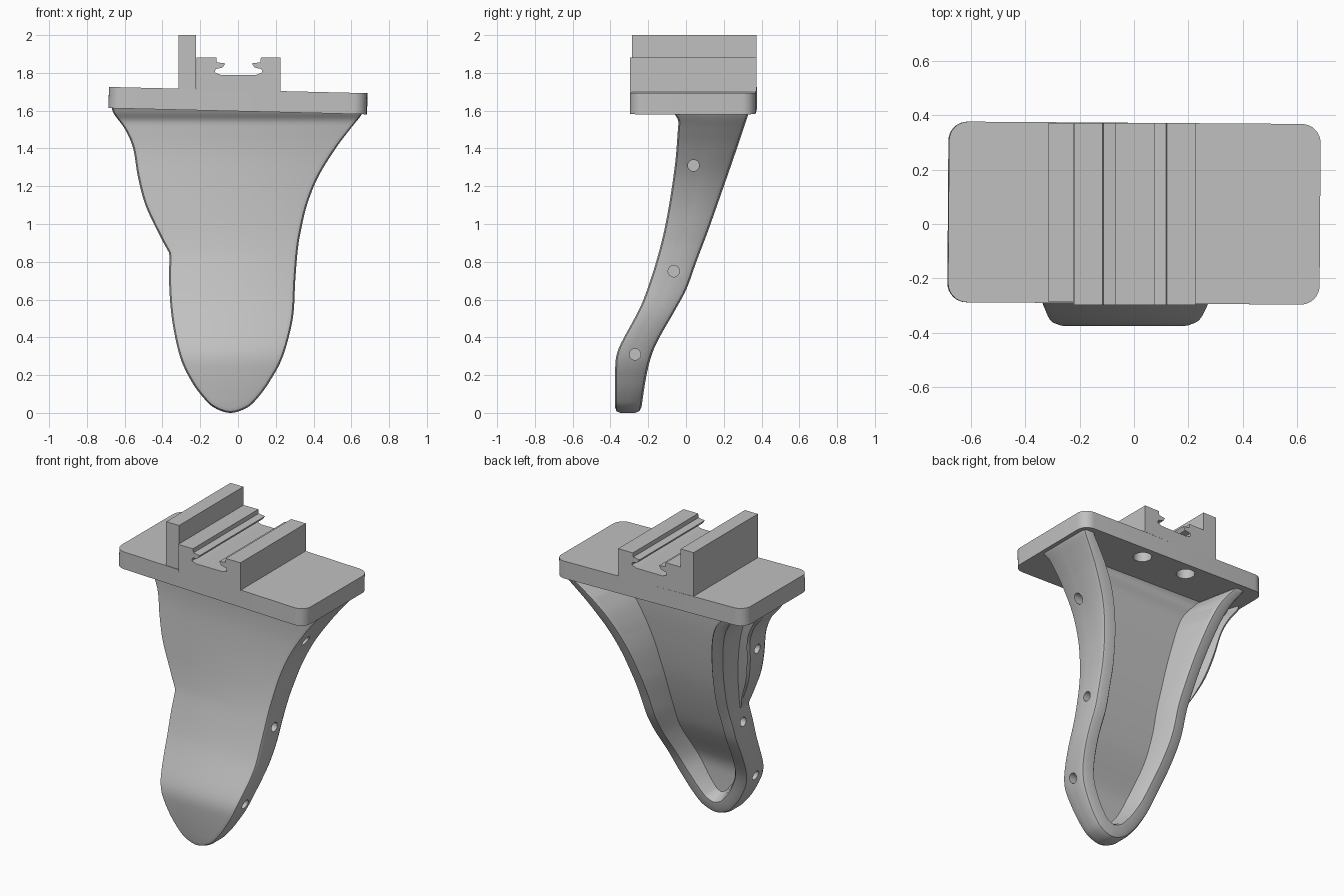
import bpy, bmesh, math
from mathutils import Vector, Matrix

if "Cube" in bpy.data.objects:
    bpy.data.objects.remove(bpy.data.objects["Cube"])

grey = bpy.data.materials.new("plain_grey")
grey.use_nodes = True
grey.diffuse_color = (0.53, 0.53, 0.53, 1)
grey.node_tree.nodes["Principled BSDF"].inputs["Base Color"].default_value = (0.53, 0.53, 0.53, 1)


def finish(bm, name, angle=30):
    bmesh.ops.recalc_face_normals(bm, faces=bm.faces)
    mesh = bpy.data.meshes.new(name)
    bm.to_mesh(mesh)
    bm.free()
    mesh.materials.append(grey)
    obj = bpy.data.objects.new(name, mesh)
    bpy.context.collection.objects.link(obj)
    smooth(obj, angle)
    return obj


def smooth(obj, angle=30):
    bpy.ops.object.select_all(action='DESELECT')
    obj.select_set(True)
    bpy.context.view_layer.objects.active = obj
    bpy.ops.object.shade_smooth_by_angle(angle=math.radians(angle))


def cut(obj, rods):
    """Drill round holes; each rod is (start, end, radius)."""
    bm = bmesh.new()
    for a, b, r in rods:
        a, b = Vector(a), Vector(b)
        turn = (b - a).to_track_quat('Z', 'Y').to_matrix().to_4x4()
        bmesh.ops.create_cone(bm, cap_ends=True, segments=24, radius1=r, radius2=r,
                              depth=(b - a).length, matrix=Matrix.Translation((a + b) / 2) @ turn)
    cutter = finish(bm, obj.name + "_cutter")
    cutter.hide_render = True
    mod = obj.modifiers.new("holes", 'BOOLEAN')
    mod.operation, mod.solver, mod.object = 'DIFFERENCE', 'EXACT', cutter
    mod.use_self = True
    bpy.context.view_layer.objects.active = obj
    bpy.ops.object.modifier_apply(modifier=mod.name)
    bpy.data.objects.remove(cutter)
    smooth(obj)


def curve_at(table, z):
    """Smooth y for a height z from (z, y) pairs, highest first."""
    t = table[::-1]
    z = min(max(z, t[0][0]), t[-1][0])
    slope = lambda i, j: (t[j][1] - t[i][1]) / (t[j][0] - t[i][0])
    k = next(i for i in range(len(t) - 1) if z <= t[i + 1][0])
    h = t[k + 1][0] - t[k][0]
    u = (z - t[k][0]) / h
    m0 = slope(max(k - 1, 0), k + 1) * h
    m1 = slope(k, min(k + 2, len(t) - 1)) * h
    return ((2*u**3 - 3*u**2 + 1) * t[k][1] + (u**3 - 2*u**2 + u) * m0
            + (3*u**2 - 2*u**3) * t[k + 1][1] + (u**3 - u**2) * m1)


def spline(points, steps=6):
    """Smooth path through (x, z) points."""
    p = [Vector(q) for q in points]
    p = [2 * p[0] - p[1]] + p + [2 * p[-1] - p[-2]]
    out = []
    for i in range(1, len(p) - 2):
        a, b, c, d = p[i - 1:i + 3]
        for s in range(steps):
            u = s / steps
            out.append(0.5 * (2*b + (c - a)*u + (2*a - 5*b + 4*c - d)*u*u + (3*b - a - 3*c + d)*u**3))
    return out + [p[-2]]


# Handle shape: side profile and front outline
TOP = 1.62
FRONT = [(1.62, -.08), (1.585, -.062), (1.55, -.042), (1.5, -.043), (1.3, -.06), (1.0, -.108),
         (.8, -.158), (.6, -.225), (.5, -.273), (.4, -.328), (.33, -.361), (.26, -.374), (0, -.375)]
BACK = [(1.62, .335), (1.58, .33), (1.0, .13), (.8, .055), (.65, 0), (.54, -.06),
        (.35, -.165), (.22, -.205), (0, -.24)]
# height, left edge, left edge with side lobe, right edge
ROWS = [(1.62, -.58, -.67, .665), (1.58, -.55, -.655, .655), (1.5, -.5, -.597, .592),
        (1.4, -.46, -.555, .517), (1.25, -.42, -.53, .425), (1.1, -.39, -.49, .365),
        (.95, -.37, -.42, .33), (.85, -.362, -.366, .315), (.7, -.365, -.28, .303),
        (.5, -.35, -.35, .29), (.3, -.308, -.308, .238), (.17, -.248, -.248, .17),
        (.08, -.183, -.183, .105), (.027, -.125, -.125, .047)]


def outline(col):
    return spline([(r[col], r[0]) for r in ROWS] + [(-.04, 0)] + [(r[3], r[0]) for r in ROWS[::-1]])


main, lobe = outline(1), outline(2)
for m, l in zip(main, lobe):
    l.x = min(l.x, m.x) if m.x < -.04 and m.y > .8 else m.x
last = len(main) - 1


def inward(path, i):
    t = (path[min(i + 1, last)] - path[max(i - 1, 0)]).normalized()
    return Vector((-t.y, t.x * min(1, max(0, (TOP - path[i].y) / .3))))


def station(i):
    """Section from pocket floor over the rim and side to the front face."""
    z = main[i].y
    depth = curve_at(BACK, z) - curve_at(FRONT, z)
    grow = min(1, (main[i].x - lobe[i].x) / .05)
    cove = .09 * (max(0, z - 1.42) / .2) ** 2

    def pt(mix, inset, back, shift=0.0):
        n = inward(main, i).lerp(inward(lobe, i), mix)
        q = main[i].lerp(lobe[i], mix) + n * inset
        f, b = curve_at(FRONT, q.y), curve_at(BACK, q.y)
        return Vector((q.x, f + (b - f) * back + shift, q.y))

    def side(mix, plain, lobed):
        return pt(mix, 0, plain + (lobed - plain) * grow)
    return [pt(0, .1 + .13 * depth, 0, .07 + cove), pt(0, .092, 1, -.015), pt(0, .08, 1),
            pt(0, .03, 1), pt(0, .009, 1, -.009), pt(0, 0, 1, -.03),
            side(0, .5, .45), side(.6, .46, .45), side(.85, .42, .62), side(1, .38, .58),
            pt(1, 0, 0, .028), pt(1, .008, 0, .008), pt(1, .028, 0)]


bm = bmesh.new()
cols = [[bm.verts.new(p) for p in station(i)] for i in range(last + 1)]
for a, b in zip(cols, cols[1:]):
    for j in range(len(a) - 1):
        bm.faces.new((a[j], a[j + 1], b[j + 1], b[j]))
# Pocket floor, front face and top cap
half = last // 2
for j in (0, -1):
    for i in range(half):
        a, b, c, d = cols[i][j], cols[i + 1][j], cols[last - i - 1][j], cols[last - i][j]
        bm.faces.new((a, b, d) if b is c else (a, b, c, d))
bm.faces.new(cols[0] + cols[last][::-1])
handle = finish(bm, "handle_shell")

# Blind holes along both edges of the handle
rods = []
for z, y, left, right in ((.31, -.27, -.308, .243), (.75, -.065, -.364, .307), (1.31, .04, -.535, .46)):
    rods.append(((right - .06, y, z), (right + .1, y, z), .03))
    rods.append(((left + .06, y, z), (left - .1, y, z), .03))
cut(handle, rods)


def box(name, lo, hi, radius=0, turn=Matrix()):
    lo, hi = Vector(lo), Vector(hi)
    bm = bmesh.new()
    bmesh.ops.create_cube(bm, size=1)
    bmesh.ops.scale(bm, vec=hi - lo, verts=bm.verts)
    if radius:
        upright = [e for e in bm.edges if abs(e.verts[0].co.z - e.verts[1].co.z) > .01]
        bmesh.ops.bevel(bm, geom=upright, offset=radius, segments=8, profile=.5, affect='EDGES')
    bmesh.ops.transform(bm, matrix=Matrix.Translation((lo + hi) / 2) @ turn, verts=bm.verts)
    return finish(bm, name)


# Slightly tilted top plate with two screw holes underneath
tilt = Matrix.Rotation(.024, 4, 'Y') @ Matrix.Rotation(-.007, 4, 'Z')
plate = box("top_plate", (-.683, -.292, 1.597), (.683, .372, 1.709), .07, tilt)
cut(plate, [((x, .28, 1.5), (x, .28, 1.68), .055) for x in (-.16, .17)])

# Upright fence
box("side_fence", (-.315, -.286, 1.7), (-.222, .372, 2.0))

# Clamp rail with an undercut channel, mirrored about its middle
side = [(.223, 1.703), (.223, 1.882), (.118, 1.882), (.115, 1.856), (.07, 1.85), (.085, 1.828),
        (.122, 1.82), (.125, 1.802), (.095, 1.79)]
bm = bmesh.new()
ring = [bm.verts.new((x + .003, -.297, z)) for x, z in side + [(-x, z) for x, z in side[::-1]]]
face = bm.faces.new(ring)
moved = bmesh.ops.extrude_face_region(bm, geom=[face])["geom"]
bmesh.ops.translate(bm, vec=(0, .669, 0), verts=[v for v in moved if isinstance(v, bmesh.types.BMVert)])
finish(bm, "clamp_rail", 20)
